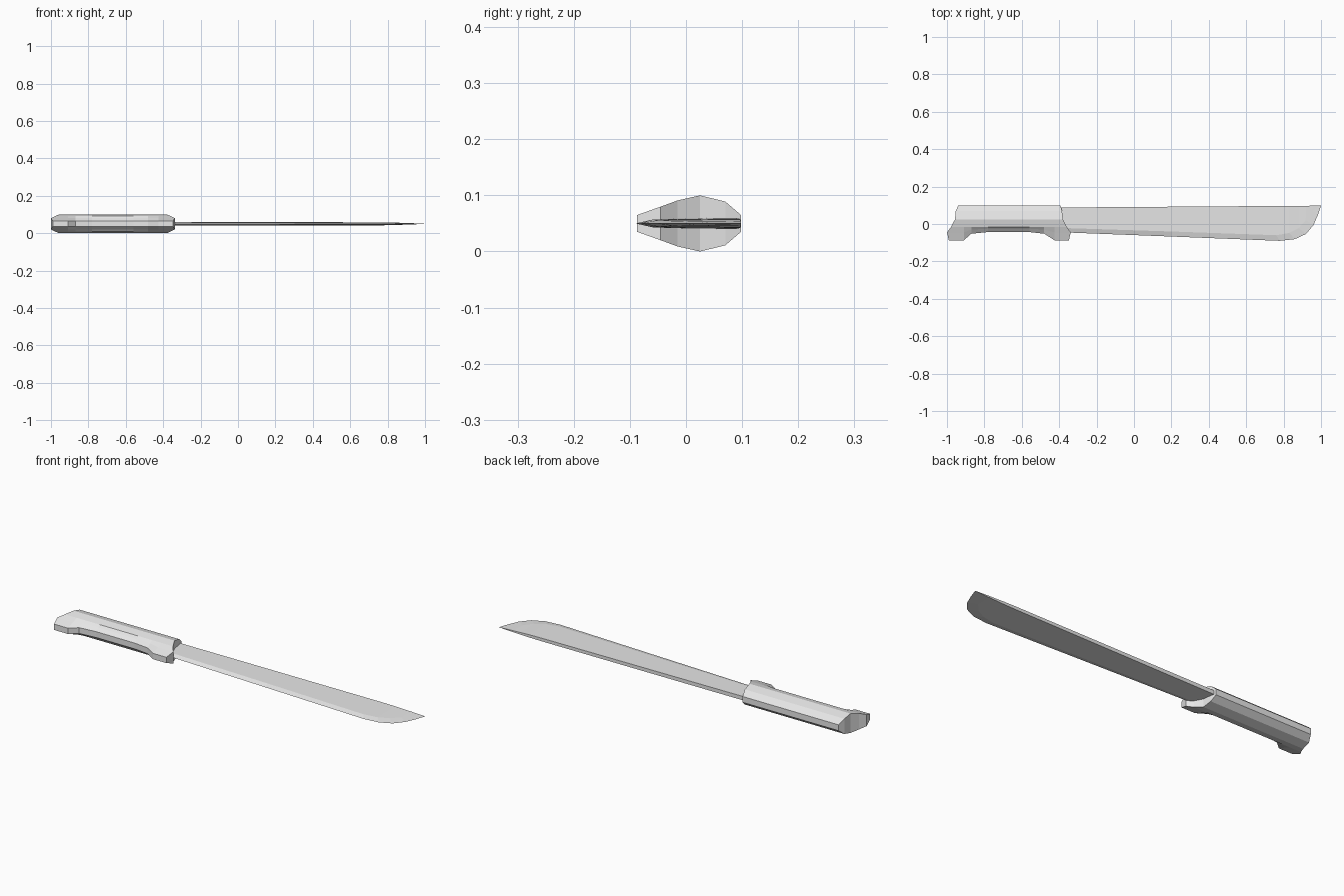
import bpy

cube = bpy.data.objects.get("Cube")
if cube:
    bpy.data.objects.remove(cube, do_unlink=True)

MID = 0.05  # height of the symmetry plane

grey = bpy.data.materials.new("light_grey")
grey.use_nodes = True
grey.diffuse_color = (0.8, 0.8, 0.8, 1)
grey.node_tree.nodes["Principled BSDF"].inputs["Base Color"].default_value = (0.8, 0.8, 0.8, 1)


def loft(name, stations, closed_rows):
    """Skin stations of (x, y, half thickness), mirrored about the middle plane.
    Each station runs from the back (spine) to the front (edge)."""
    verts, faces = [], []
    n, rows = len(stations), len(stations[0])
    for side in (1, -1):
        for st in stations:
            verts += [(x, y, MID + side * h) for x, y, h in st]

    def idx(side, i, j):
        return side * n * rows + i * rows + j

    for i in range(n - 1):
        for j in range(rows - 1):
            top = [idx(0, i, j), idx(0, i, j + 1), idx(0, i + 1, j + 1), idx(0, i + 1, j)]
            faces += [top, [v + n * rows for v in reversed(top)]]
        # back and front walls
        for j in closed_rows:
            faces.append([idx(0, i, j), idx(0, i + 1, j), idx(1, i + 1, j), idx(1, i, j)])
    # end walls
    for i in (0, n - 1):
        for j in range(rows - 1):
            faces.append([idx(0, i, j), idx(0, i, j + 1), idx(1, i, j + 1), idx(1, i, j)])

    mesh = bpy.data.meshes.new(name)
    mesh.from_pydata(verts, [], faces)
    mesh.materials.append(grey)
    obj = bpy.data.objects.new(name, mesh)
    bpy.context.collection.objects.link(obj)

    # weld the sharp edge and make the normals consistent
    import bmesh
    bm = bmesh.new()
    bm.from_mesh(mesh)
    bmesh.ops.remove_doubles(bm, verts=bm.verts, dist=0.0004)
    bmesh.ops.recalc_face_normals(bm, faces=bm.faces)
    bm.to_mesh(mesh)
    bm.free()
    return obj


# Handle: rows (y, half thickness, left end, right end) of the faceted grip
grip_rows = [(0.098, 0.015, -0.94, -0.392), (0.07, 0.039, -0.953, -0.385),
             (0.025, 0.05, -0.957, -0.38), (-0.015, 0.041, -0.978, -0.36)]
inner_x = [-0.91, -0.87, -0.78, -0.56, -0.48, -0.425]
# front rows: shoulder y and bottom y, one per column
shoulder = [-0.045, -0.045, -0.03, -0.025, -0.025, -0.03, -0.045, -0.045]
bottom = [-0.087, -0.087, -0.052, -0.043, -0.043, -0.052, -0.087, -0.087]

columns = []
for i in range(8):
    first, last = i == 0, i == 7
    col = []
    for y, h, x0, x1 in grip_rows:
        col.append((x0 if first else x1 if last else inner_x[i - 1], y, h))
    ends = [(-1.0, -0.99), (-0.338, -0.348)]
    xs, xb = ends[0] if first else ends[1] if last else (inner_x[i - 1],) * 2
    col += [(xs, shoulder[i], 0.03), (xb, bottom[i], 0.015)]
    columns.append(col)
loft("handle", columns, (0, 5))

# Blade: spine, bevel line and cutting edge, narrowing to the tip
blade_points = [
    # spine x, bevel x, bevel y, edge x, edge y, half thickness
    (-0.42, -0.42, -0.02, -0.42, -0.043, 0.01),
    (0.2, 0.2, -0.04, 0.2, -0.067, 0.009),
    (0.76, 0.76, -0.06, 0.78, -0.09, 0.008),
    (0.83, 0.83, -0.048, 0.86, -0.081, 0.007),
    (0.88, 0.88, -0.022, 0.92, -0.053, 0.005),
    (0.92, 0.918, 0.02, 0.96, -0.005, 0.004),
    (0.96, 0.95, 0.07, 0.983, 0.048, 0.002),
    (1.0, 1.0, 0.098, 1.0, 0.098, 0.0),
]
sections = []
for sx, bx, by, ex, ey, h in blade_points:
    spine_y = 0.088 + 0.01 * (sx + 0.42) / 1.42
    sections.append([(sx, spine_y, h), (bx, by, h * 0.85), (ex, ey, 0.0)])
loft("blade", sections, (0,))
